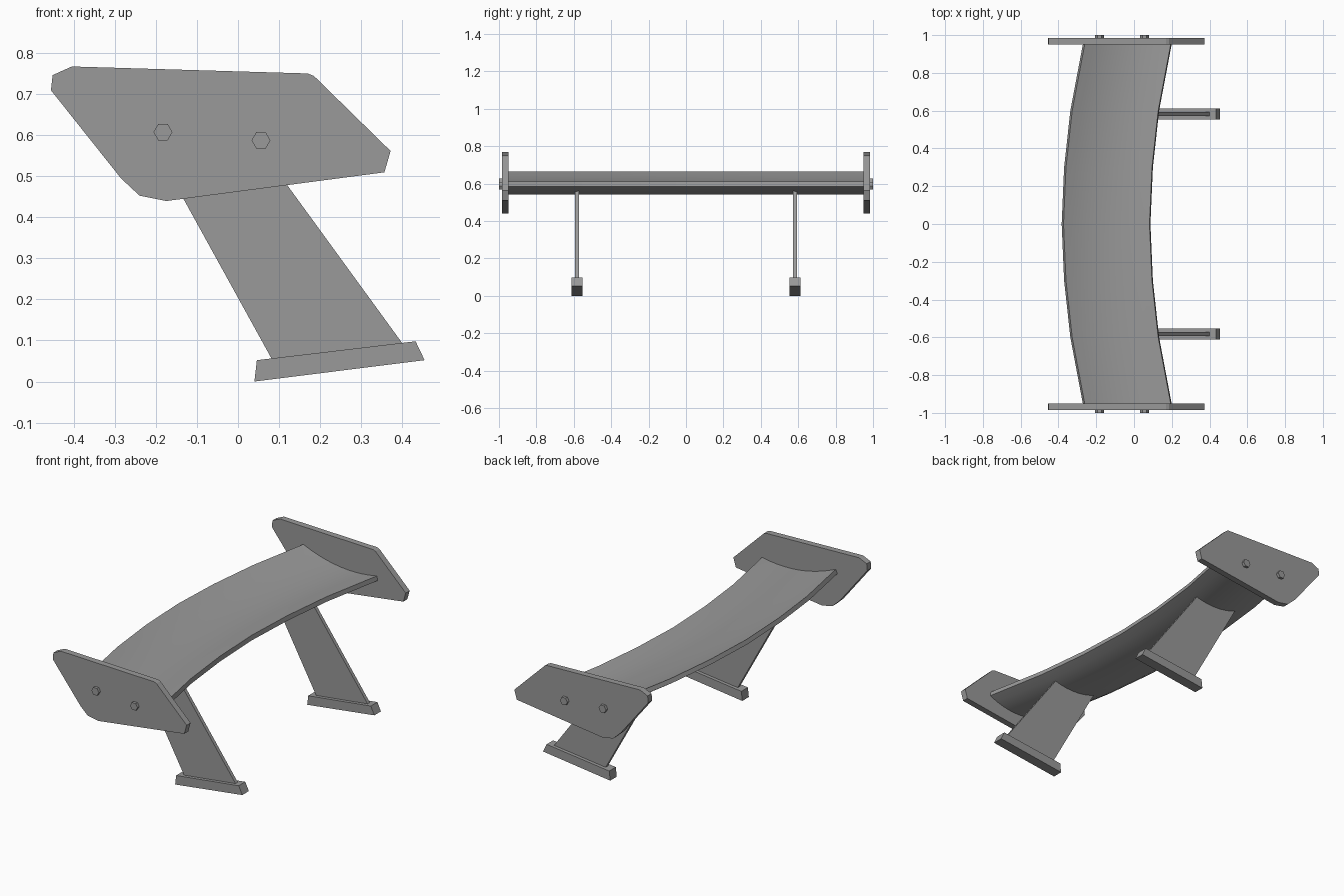
import bpy, bmesh, math

cube = bpy.data.objects.get("Cube")
if cube:
    bpy.data.objects.remove(cube)

grey = bpy.data.materials.new("plain_grey")
grey.use_nodes = True
colour = (0.32, 0.32, 0.32, 1)
grey.diffuse_color = colour
grey.node_tree.nodes["Principled BSDF"].inputs["Base Color"].default_value = colour


def loft(name, sections, smooth=False):
    """Join matching outlines into a closed solid."""
    bm = bmesh.new()
    rings = [[bm.verts.new(p) for p in s] for s in sections]
    n = len(rings[0])
    for a, b in zip(rings, rings[1:]):
        for i in range(n):
            j = (i + 1) % n
            bm.faces.new((a[i], a[j], b[j], b[i]))
    bm.faces.new(rings[0])
    bm.faces.new(rings[-1])
    bmesh.ops.recalc_face_normals(bm, faces=bm.faces)
    mesh = bpy.data.meshes.new(name)
    bm.to_mesh(mesh)
    bm.free()
    mesh.materials.append(grey)
    ob = bpy.data.objects.new(name, mesh)
    bpy.context.collection.objects.link(ob)
    if smooth:
        bpy.ops.object.select_all(action='DESELECT')
        ob.select_set(True)
        bpy.context.view_layer.objects.active = ob
        bpy.ops.object.shade_smooth_by_angle(angle=math.radians(30))
    return ob


def slab(name, outline, y, thickness):
    """Extrude a side outline (x, z) about a given y."""
    return loft(name, [[(x, y + s * thickness / 2, z) for x, z in outline]
                       for s in (-1, 1)])


# Wing: cambered section swept back towards both ends
STEPS = 10
ts = [i / STEPS for i in range(STEPS + 1)]
top = [(0.01 + 0.455 * t, 0.665 - 0.055 * t - 0.15 * t * (1 - t)) for t in ts]
under = [(0.47 * t, 0.643 - 0.058 * t - 0.28 * t * (1 - t)) for t in ts]
section = top + under[::-1]
half = [(0.3, -0.37), (0.6, -0.337), (0.955, -0.27)]
stations = [(-y, x) for y, x in reversed(half)] + [(0, -0.383)] + half
loft("wing", [[(x0 + x, y, z) for x, z in section] for y, x0 in stations], True)

# Side outlines
plate = [(-0.456, 0.71), (-0.452, 0.747), (-0.405, 0.768), (0.17, 0.751),
         (0.185, 0.745), (0.372, 0.562), (0.357, 0.51), (-0.175, 0.44),
         (-0.24, 0.453), (-0.285, 0.495)]
strut = [(0.085, 0.05), (0.403, 0.09), (0.05, 0.575), (-0.07, 0.565), (-0.21, 0.585)]
foot = [(0.04, 0), (0.455, 0.052), (0.433, 0.098), (0.046, 0.052)]

# Parts repeated on both ends
for side, s in (("front", -1), ("back", 1)):
    slab(side + "_end_plate", plate, s * 0.967, 0.035)
    slab(side + "_strut", strut, s * 0.583, 0.02)
    slab(side + "_foot", foot, s * 0.583, 0.058)
    for label, bx, bz in (("leading", -0.183, 0.608), ("trailing", 0.056, 0.588)):
        hexagon = [(bx + 0.023 * math.cos(k * math.pi / 3),
                    bz + 0.023 * math.sin(k * math.pi / 3)) for k in range(6)]
        slab(f"{side}_{label}_bolt", hexagon, s * 0.99, 0.02)
